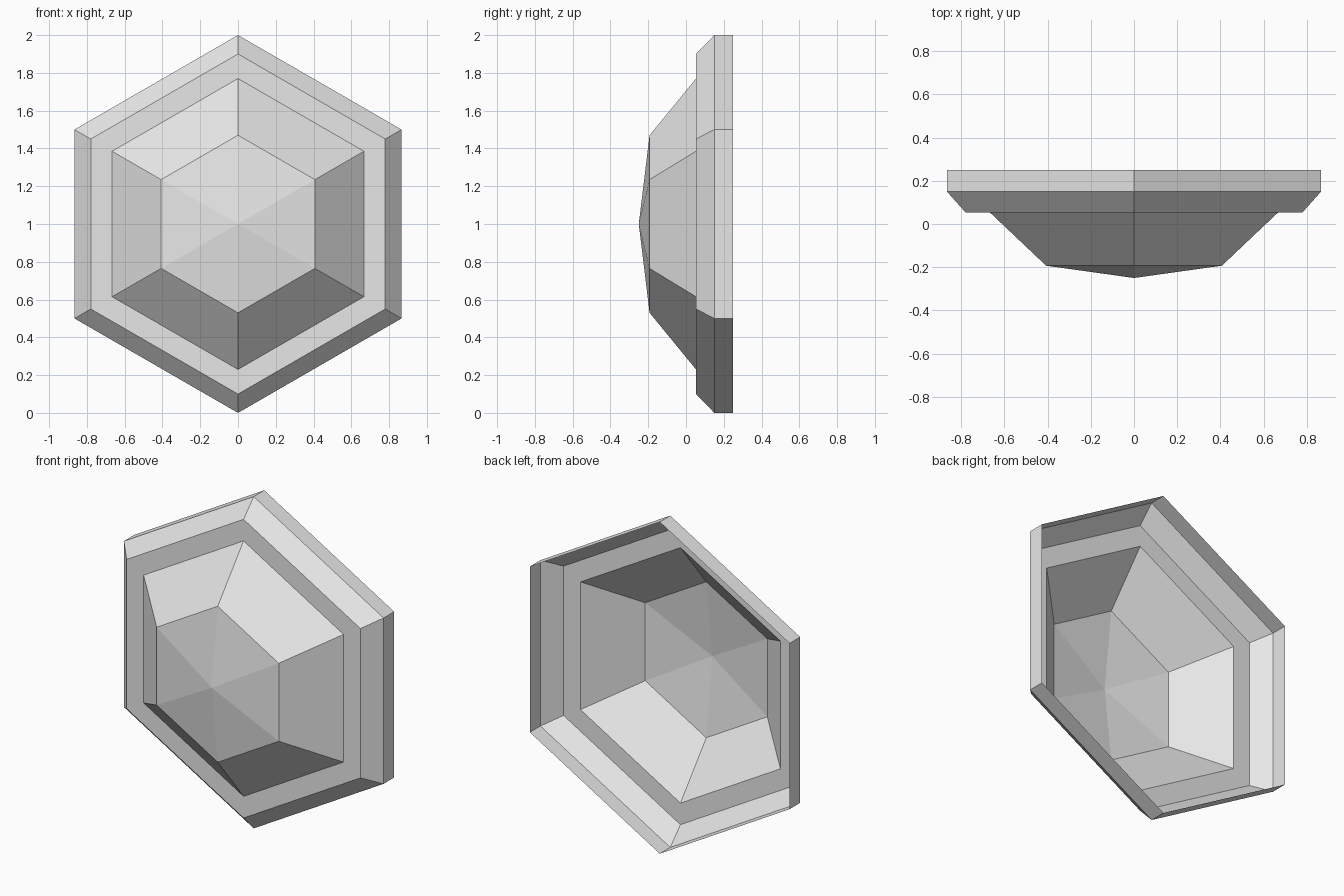
import bpy
import bmesh
from math import sin, cos, tau

SIDES = 6
CENTRE_Z = 1.0

cube = bpy.data.objects.get("Cube")
if cube:
    bpy.data.objects.remove(cube, do_unlink=True)

# Plain grey material
grey = bpy.data.materials.new("light_grey")
grey.use_nodes = True
colour = (0.8, 0.8, 0.8, 1)
grey.diffuse_color = colour
grey.node_tree.nodes["Principled BSDF"].inputs["Base Color"].default_value = colour


def hex_shell(name, profile, tip=None):
    """Open six-sided shell through (radius, y) rings, ending in an optional tip."""
    bm = bmesh.new()
    rings = []
    for radius, y in profile:
        angles = [tau * i / SIDES for i in range(SIDES)]
        rings.append([bm.verts.new((radius * sin(a), y, CENTRE_Z + radius * cos(a)))
                      for a in angles])
    for outer, inner in zip(rings, rings[1:]):
        for i in range(SIDES):
            j = (i + 1) % SIDES
            bm.faces.new((outer[i], inner[i], inner[j], outer[j]))
    if tip is not None:
        point = bm.verts.new((0, tip, CENTRE_Z))
        last = rings[-1]
        for i in range(SIDES):
            bm.faces.new((last[i], point, last[(i + 1) % SIDES]))
    mesh = bpy.data.meshes.new(name)
    bm.to_mesh(mesh)
    bm.free()
    mesh.materials.append(grey)
    obj = bpy.data.objects.new(name, mesh)
    bpy.context.collection.objects.link(obj)
    return obj


# Outer wall, chamfer and flat front ledge, open at the back
hex_shell("outer_frame", [(1.0, 0.25), (1.0, 0.15), (0.9, 0.053), (0.77, 0.053)])

# Steep sides rising to a shallow pointed cap
hex_shell("faceted_centre", [(0.77, 0.053), (0.47, -0.193)], tip=-0.25)
